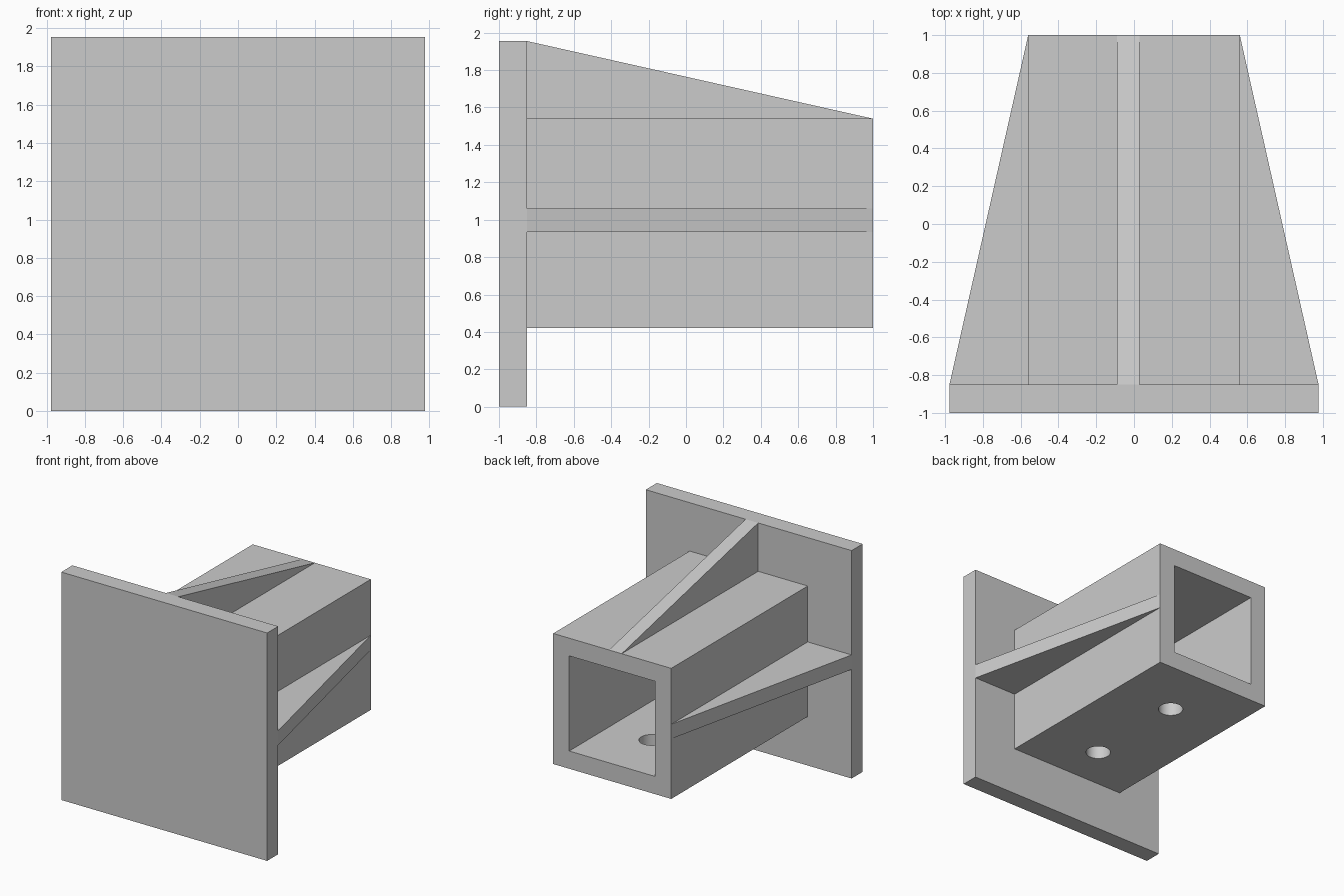
import bpy, bmesh, math
from mathutils import Vector

if "Cube" in bpy.data.objects:
    bpy.data.objects.remove(bpy.data.objects["Cube"], do_unlink=True)

grey = bpy.data.materials.new("plain_grey")
grey.use_nodes = True
colour = (0.6, 0.6, 0.6, 1)
grey.diffuse_color = colour
grey.node_tree.nodes["Principled BSDF"].inputs["Base Color"].default_value = colour

HALF, HEIGHT = 0.977, 1.955            # mounting plate
FRONT, JOIN, BACK = -1.0, -0.85, 1.0   # depth stations
R, LOW, HIGH, WALL = 0.56, 0.42, 1.54, 0.152   # square tube


def add_object(name, bm):
    bmesh.ops.recalc_face_normals(bm, faces=bm.faces)
    mesh = bpy.data.meshes.new(name)
    bm.to_mesh(mesh)
    bm.free()
    mesh.materials.append(grey)
    obj = bpy.data.objects.new(name, mesh)
    bpy.context.collection.objects.link(obj)
    return obj


def prism(name, outline, offset):
    """Extrude a flat outline of 3D points along an offset."""
    bm = bmesh.new()
    face = bm.faces.new([bm.verts.new(p) for p in outline])
    ext = bmesh.ops.extrude_face_region(bm, geom=[face], use_keep_orig=True)
    moved = [g for g in ext["geom"] if isinstance(g, bmesh.types.BMVert)]
    bmesh.ops.translate(bm, verts=moved, vec=Vector(offset))
    return add_object(name, bm)


def box(name, x, y0, y1, z0, z1):
    outline = [(-x, y0, z0), (x, y0, z0), (x, y0, z1), (-x, y0, z1)]
    return prism(name, outline, (0, y1 - y0, 0))


def cut(target, cutter):
    mod = target.modifiers.new("cut", "BOOLEAN")
    mod.operation, mod.solver, mod.object = "DIFFERENCE", "EXACT", cutter
    bpy.context.view_layer.objects.active = target
    bpy.ops.object.modifier_apply(modifier=mod.name)
    bpy.data.objects.remove(cutter, do_unlink=True)


# Mounting plate
box("mounting_plate", HALF, FRONT, JOIN, 0, HEIGHT)

# Square tube, hollowed out, with two bolt holes through its floor
tube = box("square_tube", R, JOIN, BACK, LOW, HIGH)
cut(tube, box("bore", R - WALL, JOIN - 0.1, BACK + 0.1, LOW + WALL, HIGH - WALL))
for y in (-0.455, 0.465):
    ring = [(0.1 * math.cos(a), y + 0.1 * math.sin(a), LOW - 0.1)
            for a in (math.tau * i / 32 for i in range(32))]
    cut(tube, prism("bolt_hole", ring, (0, 0, 0.4)))
bpy.ops.object.select_all(action="DESELECT")
tube.select_set(True)
bpy.context.view_layer.objects.active = tube
bpy.ops.object.shade_smooth_by_angle(angle=math.radians(30))

# Gusset on top of the tube, slightly off centre
prism("top_gusset", [(-0.09, JOIN, HIGH), (-0.09, JOIN, HEIGHT), (-0.09, BACK, HIGH)],
      (0.12, 0, 0))

# Gussets on both sides
for side, s in (("left", 1), ("right", -1)):
    prism(side + "_gusset",
          [(s * R, JOIN, 0.935), (s * HALF, JOIN, 0.935), (s * R, BACK, 0.935)],
          (0, 0, 0.125))
